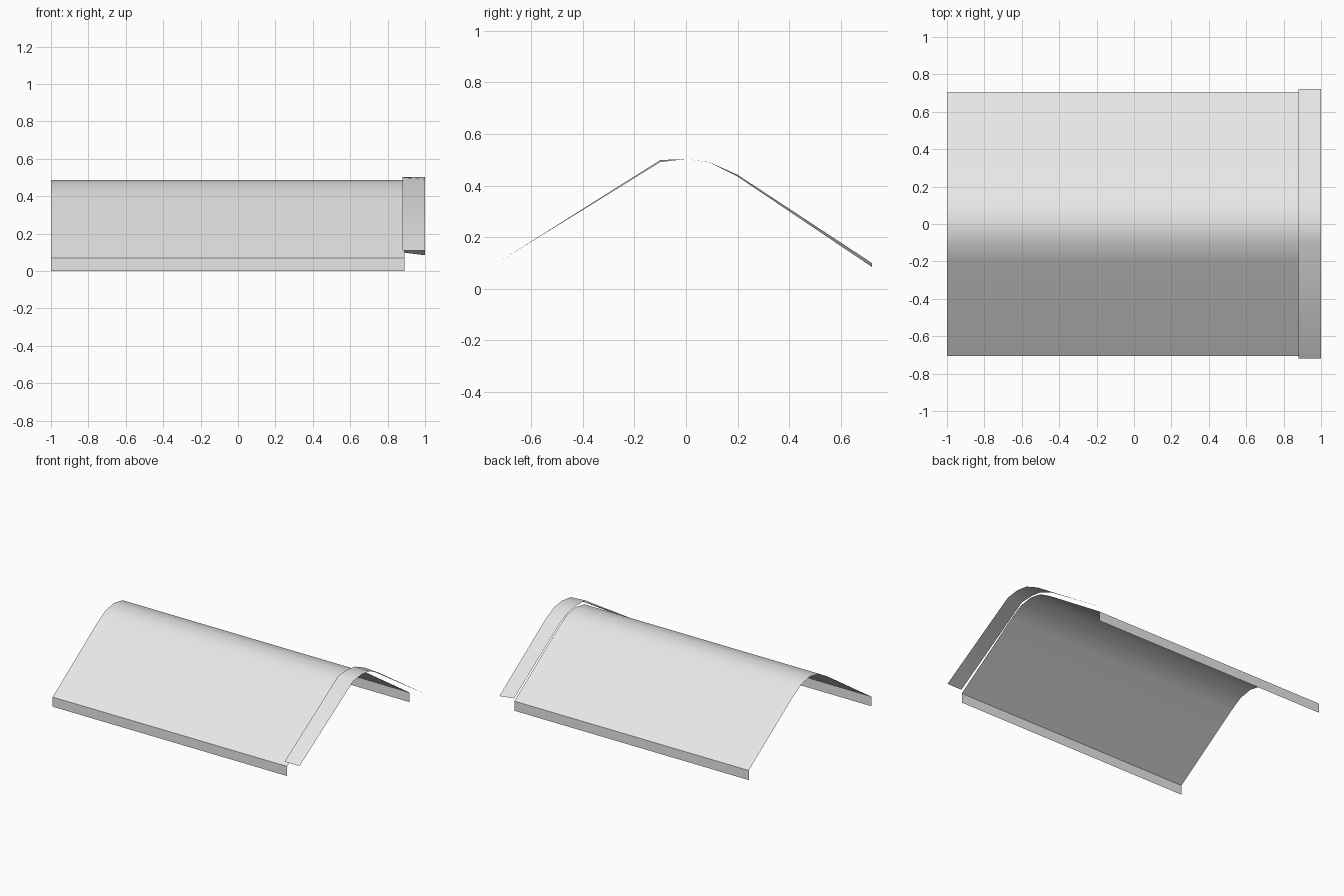
import bpy
import bmesh
import math

if "Cube" in bpy.data.objects:
    bpy.data.objects.remove(bpy.data.objects["Cube"])

grey = bpy.data.materials.new("light_grey")
grey.diffuse_color = (0.8, 0.8, 0.8, 1)
grey.use_nodes = True
grey.node_tree.nodes["Principled BSDF"].inputs["Base Color"].default_value = grey.diffuse_color


def sheet(name, x0, profile0, x1, profile1):
    """Thin sheet spanned between two (y, z) profiles at x0 and x1."""
    bm = bmesh.new()
    a = [bm.verts.new((x0, y, z)) for y, z in profile0]
    b = [bm.verts.new((x1, y, z)) for y, z in profile1]
    for i in range(len(a) - 1):
        bm.faces.new((a[i], b[i], b[i + 1], a[i + 1]))
    mesh = bpy.data.meshes.new(name)
    bm.to_mesh(mesh)
    bm.free()
    mesh.materials.append(grey)
    obj = bpy.data.objects.new(name, mesh)
    bpy.context.collection.objects.link(obj)
    bpy.ops.object.select_all(action='DESELECT')
    obj.select_set(True)
    bpy.context.view_layer.objects.active = obj
    bpy.ops.object.shade_smooth_by_angle(angle=math.radians(35))


# Main roof sheet: vertical eave lips, straight slopes, rounded ridge
half = [(-0.705, 0.0), (-0.705, 0.07), (-0.2, 0.41), (-0.1, 0.468)]
roof = half + [(0, 0.486)] + [(-y, z) for y, z in reversed(half)]
sheet("roof_sheet", -1.0, roof, 0.89, roof)

# Slightly warped cover strip floating over the end of the roof
inner = [(-0.72, 0.108), (-0.1, 0.499), (0, 0.503),
         (0.09, 0.491), (0.2, 0.442), (0.722, 0.099)]
outer = [(-0.72, 0.108), (-0.1, 0.491), (0, 0.503),
         (0.09, 0.490), (0.2, 0.435), (0.722, 0.084)]
sheet("end_cover_strip", 0.88, inner, 1.0, outer)
